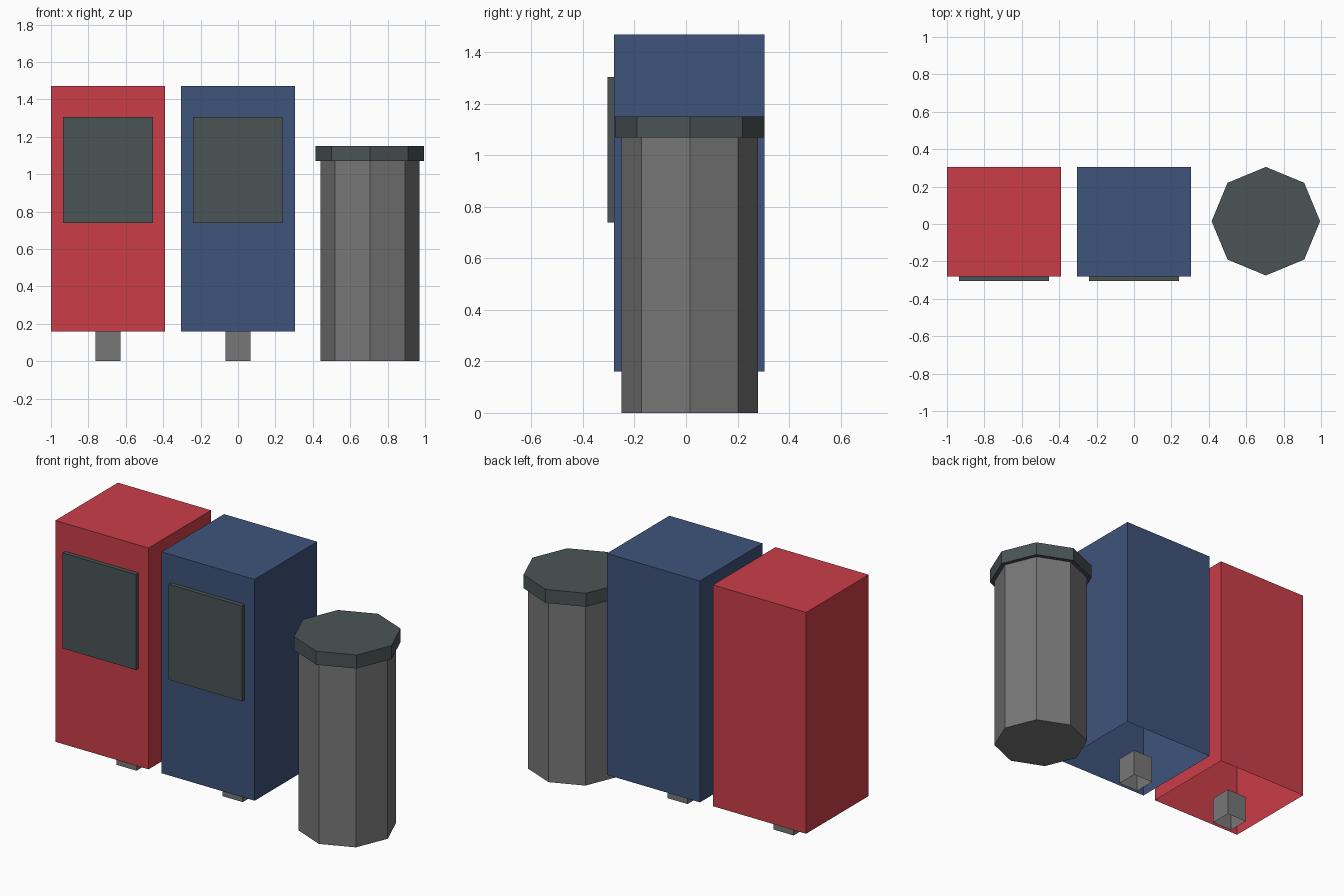
import bpy
import bmesh
from mathutils import Matrix, Vector

if "Cube" in bpy.data.objects:
    bpy.data.objects.remove(bpy.data.objects["Cube"], do_unlink=True)


def material(name, rgb):
    linear = [((c / 255 + 0.055) / 1.055) ** 2.4 for c in rgb] + [1]
    mat = bpy.data.materials.new(name)
    mat.use_nodes = True
    mat.diffuse_color = linear
    mat.node_tree.nodes["Principled BSDF"].inputs["Base Color"].default_value = linear
    return mat


red = material("red paint", (203, 61, 72))
blue = material("blue paint", (63, 83, 123))
charcoal = material("charcoal plastic", (75, 84, 86))
grey = material("grey metal", (119, 119, 119))


def finish(name, bm, mat):
    mesh = bpy.data.meshes.new(name)
    bm.to_mesh(mesh)
    bm.free()
    mesh.materials.append(mat)
    bpy.context.collection.objects.link(bpy.data.objects.new(name, mesh))


def box(name, low, high, mat, open_ends=()):
    """Box between two corners; open_ends lists the z directions left open."""
    low, high = Vector(low), Vector(high)
    bm = bmesh.new()
    bmesh.ops.create_cube(bm, size=1)
    bmesh.ops.scale(bm, vec=high - low, verts=bm.verts)
    bmesh.ops.translate(bm, vec=(low + high) / 2, verts=bm.verts)
    bm.normal_update()
    gone = [f for f in bm.faces if round(f.normal.z) in open_ends and abs(f.normal.z) > 0.5]
    bmesh.ops.delete(bm, geom=gone, context="FACES")
    finish(name, bm, mat)


def octagon(name, radius, bottom, top, mat):
    bm = bmesh.new()
    place = Matrix.Translation((0.705, 0.015, (bottom + top) / 2))
    bmesh.ops.create_cone(bm, cap_ends=True, segments=8, radius1=radius,
                          radius2=radius, depth=top - bottom, matrix=place)
    finish(name, bm, mat)


# Two dispensers: hollow cabinet, front panel and short post
for label, x, paint in (("red", -0.695, red), ("blue", 0, blue)):
    box(label + "_cabinet", (x - 0.305, -0.28, 0.16), (x + 0.305, 0.305, 1.47), paint, (-1,))
    box(label + "_front_panel", (x - 0.24, -0.305, 0.74), (x + 0.24, -0.28, 1.305), charcoal)
    box(label + "_post", (x - 0.066, -0.05, 0), (x + 0.066, 0.08, 0.16), grey, (-1, 1))

# Waste bin with overhanging lid
octagon("bin_body", 0.265, 0, 1.07, grey)
octagon("bin_lid", 0.29, 1.07, 1.15, charcoal)
